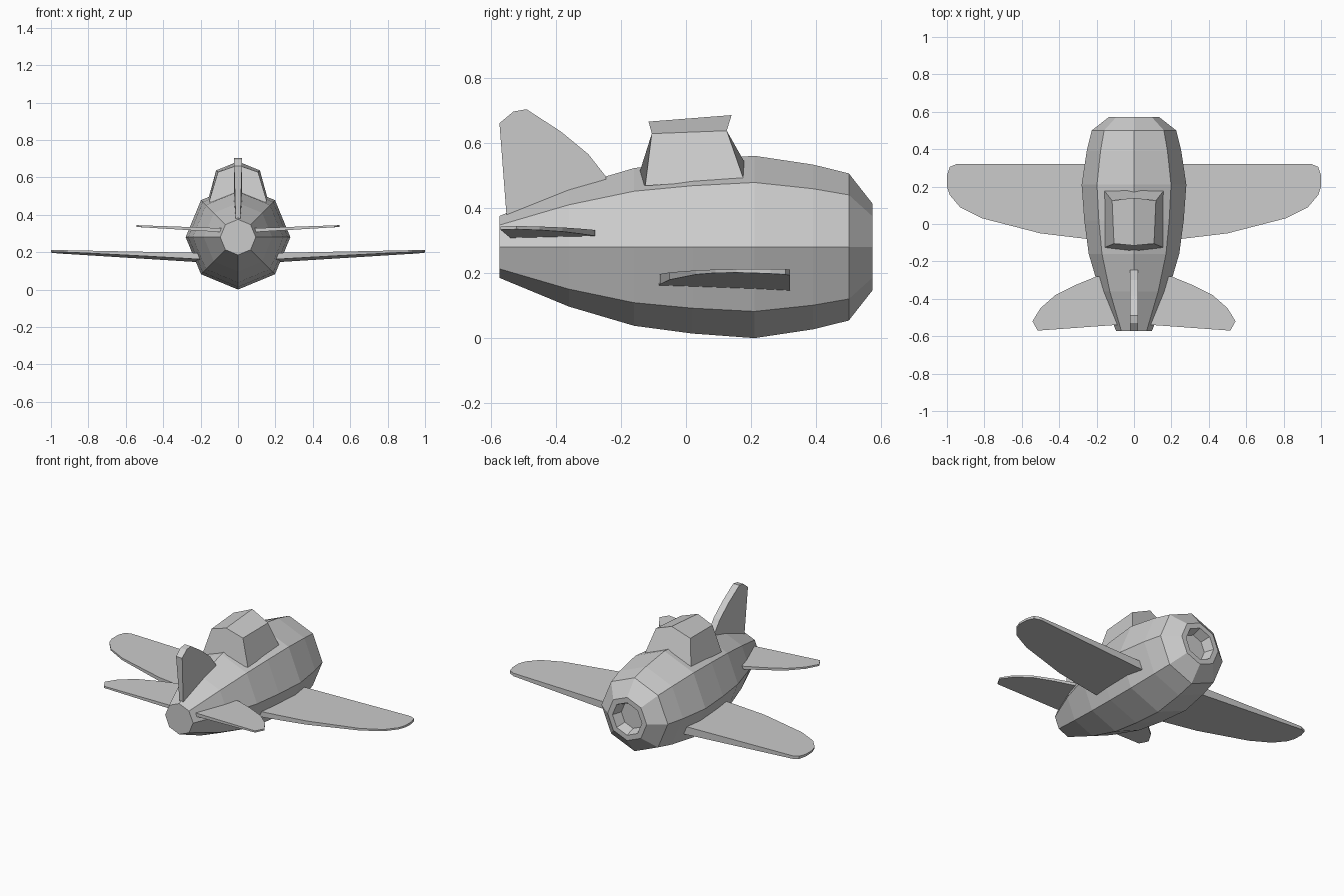
import bpy, bmesh
from math import sin, cos, pi

if "Cube" in bpy.data.objects:
    bpy.data.objects.remove(bpy.data.objects["Cube"])


def make_object(name, loops, mirror=False):
    """Skin a list of equal-length closed loops and cap both ends."""
    bm = bmesh.new()
    rings = [[bm.verts.new(p) for p in loop] for loop in loops]
    n = len(rings[0])
    for a, b in zip(rings, rings[1:]):
        for i in range(n):
            j = (i + 1) % n
            bm.faces.new((a[i], a[j], b[j], b[i]))
    bm.faces.new(rings[0])
    bm.faces.new(rings[-1])
    bmesh.ops.recalc_face_normals(bm, faces=bm.faces)
    mesh = bpy.data.meshes.new(name)
    bm.to_mesh(mesh)
    bm.free()
    ob = bpy.data.objects.new(name, mesh)
    bpy.context.collection.objects.link(ob)
    if mirror:
        mod = ob.modifiers.new("Mirror", 'MIRROR')
        mod.use_mirror_merge = False
    return ob


def panel(name, outline, bottom, top):
    """Tapered flat panel: outline in x/y, heights from two functions."""
    make_object(name, [[(x, y, f(x, y)) for x, y in outline] for f in (bottom, top)], True)


# Fuselage: octagonal rings (y, radius), ending in a recessed nose opening
stations = [(-0.573, 0.095), (-0.36, 0.183), (-0.16, 0.242), (0.02, 0.266),
            (0.21, 0.28), (0.39, 0.253), (0.5, 0.226), (0.573, 0.133),
            (0.573, 0.1), (0.515, 0.08)]
make_object("fuselage", [[(r * sin(i * pi / 4), y, 0.28 + r * cos(i * pi / 4))
                          for i in range(8)] for y, r in stations])


# Canopy: six-sided block with ridge, rear and front frames lofted together
def canopy_loop(half):
    mirrored = [(-x, y, z) for x, y, z in half if x > 0]
    return half + mirrored[::-1]


make_object("canopy", [
    canopy_loop([(0, -0.115, 0.665), (0.107, -0.105, 0.628), (0.155, -0.125, 0.468),
                 (0, -0.152, 0.48)]),
    canopy_loop([(0, 0.14, 0.685), (0.117, 0.125, 0.637), (0.158, 0.177, 0.488),
                 (0, 0.203, 0.5)])])

# Main wings
panel("main_wings",
      [(0.15, -0.085), (0.25, -0.08), (0.5, -0.05), (0.81, 0.03), (0.93, 0.09),
       (0.985, 0.155), (1.0, 0.2), (1.0, 0.26), (0.985, 0.305), (0.95, 0.32), (0.15, 0.32)],
      lambda x, y: 0.165 + 0.062 * (x - 0.25) - 0.04 * (y + 0.08),
      lambda x, y: 0.197 + 0.02 * (x - 0.25))

# Tailplane
panel("tailplane",
      [(0.05, -0.535), (0.1, -0.54), (0.515, -0.57), (0.543, -0.52), (0.5, -0.45),
       (0.42, -0.38), (0.31, -0.325), (0.2, -0.28), (0.05, -0.28)],
      lambda x, y: 0.305 + 0.06 * (x - 0.05),
      lambda x, y: 0.327 + 0.035 * (x - 0.05))

# Tail fin: side profile (y, z, half thickness), thinner at the rear foot
fin = [(-0.55, 0.36, 0.012), (-0.573, 0.66, 0.021), (-0.53, 0.696, 0.021),
       (-0.49, 0.703, 0.021), (-0.385, 0.635, 0.021), (-0.3, 0.565, 0.021),
       (-0.245, 0.495, 0.021), (-0.245, 0.46, 0.021)]
make_object("tail_fin", [[(s * t, y, z) for y, z, t in fin] for s in (-1, 1)])
